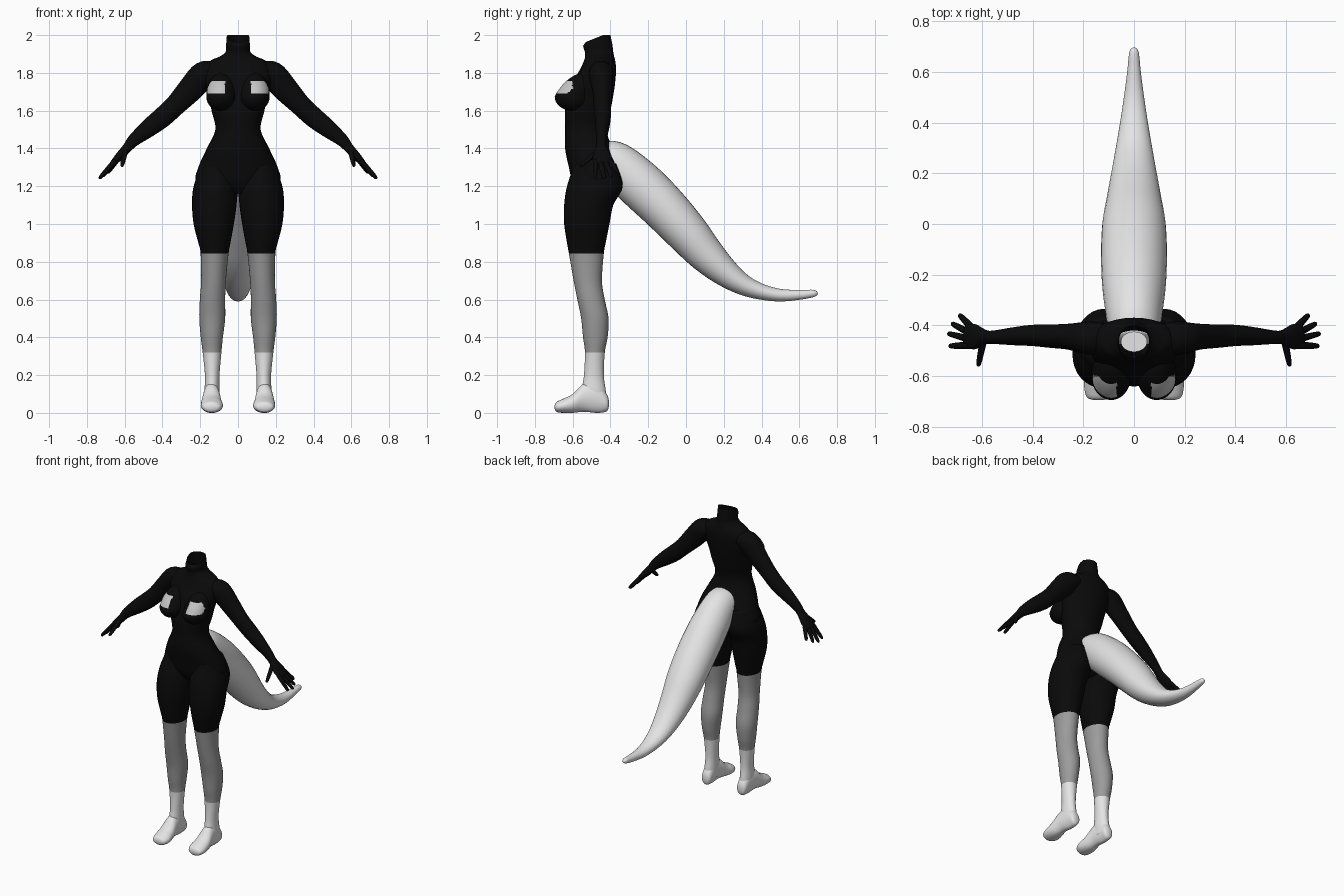
import bpy, bmesh, math
from mathutils import Vector

cube = bpy.data.objects.get("Cube")
if cube:
    bpy.data.objects.remove(cube, do_unlink=True)


def material(name, value):
    m = bpy.data.materials.new(name)
    m.use_nodes = True
    colour = (value, value, value, 1)
    m.diffuse_color = colour
    m.node_tree.nodes["Principled BSDF"].inputs["Base Color"].default_value = colour
    return m


BLACK = material("black", .003)
GREY = material("mid grey", .33)
PALE = material("pale grey", .55)
WHITE = material("off white", .78)


def smooth_rings(rings, steps=5):
    """Catmull-Rom interpolation through the rows of a ring table."""
    out = []
    for i in range(len(rings) - 1):
        p = [rings[max(i - 1, 0)], rings[i], rings[i + 1], rings[min(i + 2, len(rings) - 1)]]
        for s in range(steps):
            t = s / steps
            out.append([b + t * ((c - a) + t * ((2 * a - 5 * b + 4 * c - d)
                        + t * (3 * b - a - 3 * c + d))) / 2 for a, b, c, d in zip(*p)])
    return out + [list(rings[-1])]


def finish(name, bm, mats, rule=None, mirror=False):
    bmesh.ops.recalc_face_normals(bm, faces=bm.faces)
    for f in bm.faces:
        f.smooth = True
        if rule:
            f.material_index = rule(f.calc_center_median())
    mesh = bpy.data.meshes.new(name)
    bm.to_mesh(mesh)
    bm.free()
    for m in mats:
        mesh.materials.append(m)
    ob = bpy.data.objects.new(name, mesh)
    bpy.context.collection.objects.link(ob)
    if mirror:
        ob.modifiers.new("mirror", 'MIRROR').use_mirror_merge = False
    return ob


def skin(loops, open_start=False):
    """Join rings of points into a tube with closed ends."""
    bm = bmesh.new()
    rows = [[bm.verts.new(p) for p in loop] for loop in loops]
    for a, b in zip(rows, rows[1:]):
        for i in range(len(a)):
            j = (i + 1) % len(a)
            bm.faces.new((a[i], a[j], b[j], b[i]))
    if not open_start:
        bm.faces.new(rows[0])
    bm.faces.new(rows[-1])
    return bm


def ellipse(centre, u, v, count=32):
    angles = [math.tau * k / count for k in range(count)]
    return [centre + u * math.cos(a) + v * math.sin(a) for a in angles]


def stack(rings, along):
    """Rings given as position, low and high x, low and high of the other axis."""
    loops = []
    for p, x0, x1, q0, q1 in smooth_rings(rings):
        x, q = (x0 + x1) / 2, (q0 + q1) / 2
        other = Vector((0, 1, 0)) if along == "z" else Vector((0, 0, 1))
        c = Vector((x, q, p)) if along == "z" else Vector((x, p, q))
        loops.append(ellipse(c, Vector(((x1 - x0) / 2, 0, 0)), other * (q1 - q0) / 2))
    return loops


def tube(rings, side, count=32):
    """Rings given as x, y, z, radius along side, radius across, following a path."""
    rows = smooth_rings(rings)
    loops = []
    for i, r in enumerate(rows):
        before, after = rows[max(i - 1, 0)], rows[min(i + 1, len(rows) - 1)]
        t = (Vector(after[:3]) - Vector(before[:3])).normalized()
        n = t.cross(Vector(side)).normalized()
        loops.append(ellipse(Vector(r[:3]), n.cross(t) * r[3], n * r[4], count))
    return skin(loops)


# Torso with an open, slanted neck: height, half width, front, back
profile = [(2, .06, -.53, -.4), (1.95, .063, -.545, -.39), (1.91, .066, -.535, -.385),
           (1.885, .1, -.535, -.38), (1.865, .145, -.54, -.375), (1.82, .18, -.56, -.37),
           (1.75, .175, -.6, -.375), (1.68, .155, -.625, -.385), (1.6, .14, -.64, -.4),
           (1.5, .12, -.64, -.42), (1.4, .165, -.64, -.39), (1.3, .21, -.62, -.35),
           (1.22, .22, -.6, -.35), (1.16, .11, -.56, -.42)]
torso = skin(stack([(z, -w, w, f, b) for z, w, f, b in profile], "z"), open_start=True)
for v in torso.verts:
    if v.co.z > 1.94:
        v.co.z -= max(0, -.44 - v.co.y) * .4 * (v.co.z - 1.94) / .06
finish("torso", torso, [BLACK])

# Pale floor deep inside the neck opening
floor = bmesh.new()
floor.faces.new([floor.verts.new(p) for p in
                 ellipse(Vector((0, -.465, 1.82)), Vector((.052, 0, 0)), Vector((0, .04, 0)))])
finish("neck_inside", floor, [WHITE])

# Bust with pale patches on the upper slope
bust = bmesh.new()
bmesh.ops.create_uvsphere(bust, u_segments=64, v_segments=48, radius=1)
for v in bust.verts:
    x, y, z = v.co
    up = max(z, 0)
    v.co = (.09 + .078 * x, -.6 + .095 * y + .06 * up, 1.675 + .076 * z + .05 * up)


def patch_rule(c):
    return int(.068 < c.x < .162 and 1.692 < c.z < 1.755 and c.y < -.6)


finish("bust", bust, [BLACK, PALE], patch_rule, mirror=True)

# Legs: dark shorts, grey shins, white ankles
leg = [(1.32, .03, .19, -.59, -.37), (1.2, .004, .235, -.63, -.335), (1.1, .008, .243, -.645, -.385),
       (1, .022, .235, -.645, -.405), (.9, .04, .21, -.63, -.425), (.845, .05, .198, -.62, -.435),
       (.7, .064, .195, -.595, -.445), (.6, .068, .202, -.575, -.43), (.5, .068, .205, -.555, -.41),
       (.4, .08, .197, -.545, -.415), (.32, .088, .187, -.535, -.43), (.2, .098, .175, -.54, -.435),
       (.12, .098, .177, -.55, -.425), (.05, .1, .175, -.53, -.415)]
finish("legs", skin(stack(leg, "z")), [BLACK, GREY, WHITE],
       lambda c: 0 if c.z > .845 else 1 if c.z > .32 else 2, mirror=True)

# Feet from heel to toe
foot = [(-.408, .125, .15, .035, .065), (-.42, .105, .17, .008, .1), (-.47, .1, .178, 0, .16),
        (-.54, .095, .185, .006, .155), (-.6, .085, .195, 0, .1), (-.65, .08, .196, 0, .075),
        (-.685, .095, .185, .005, .058), (-.695, .12, .16, .02, .042)]
finish("feet", skin(stack(foot, "y")), [WHITE], mirror=True)

# Arms down to the palms
arm = [(.12, -.45, 1.81, .06, .05), (.18, -.45, 1.79, .065, .072), (.25, -.445, 1.715, .052, .068),
       (.33, -.443, 1.63, .046, .056), (.4, -.44, 1.565, .042, .054), (.47, -.443, 1.51, .036, .048),
       (.55, -.447, 1.445, .027, .034), (.585, -.447, 1.405, .028, .026),
       (.63, -.445, 1.355, .05, .022), (.665, -.44, 1.32, .043, .014)]
finish("arms", tube(arm, (0, 1, 0)), [BLACK], mirror=True)

# Fingers and thumb
digits = {"little_finger": ((.645, -.405, 1.335), (.69, -.358, 1.27)),
          "ring_finger": ((.65, -.43, 1.335), (.72, -.392, 1.25)),
          "middle_finger": ((.65, -.455, 1.335), (.735, -.432, 1.24)),
          "index_finger": ((.65, -.478, 1.335), (.73, -.482, 1.245)),
          "thumb": ((.595, -.46, 1.39), (.615, -.56, 1.305))}
for name, (root, tip) in digits.items():
    a, b = Vector(root), Vector(tip)
    rings = [(*a.lerp(b, t), r, r) for t, r in ((0, .015), (.5, .013), (.9, .01), (1, .004))]
    finish(name, tube(rings, (0, 1, 0), 12), [BLACK], mirror=True)

# Tail: y, z, half width, half thickness
tail = [(-.46, 1.36, .095, .08), (-.38, 1.325, .108, .115), (-.25, 1.215, .125, .128),
        (-.12, 1.09, .13, .124), (0, .96, .125, .114), (.1, .845, .108, .098),
        (.2, .75, .09, .077), (.3, .68, .072, .056), (.4, .641, .055, .042),
        (.5, .623, .04, .033), (.6, .625, .027, .026), (.67, .632, .02, .02),
        (.69, .634, .013, .013), (.697, .635, .004, .004)]
finish("tail", tube([(0, *r) for r in tail], (1, 0, 0)), [WHITE])
